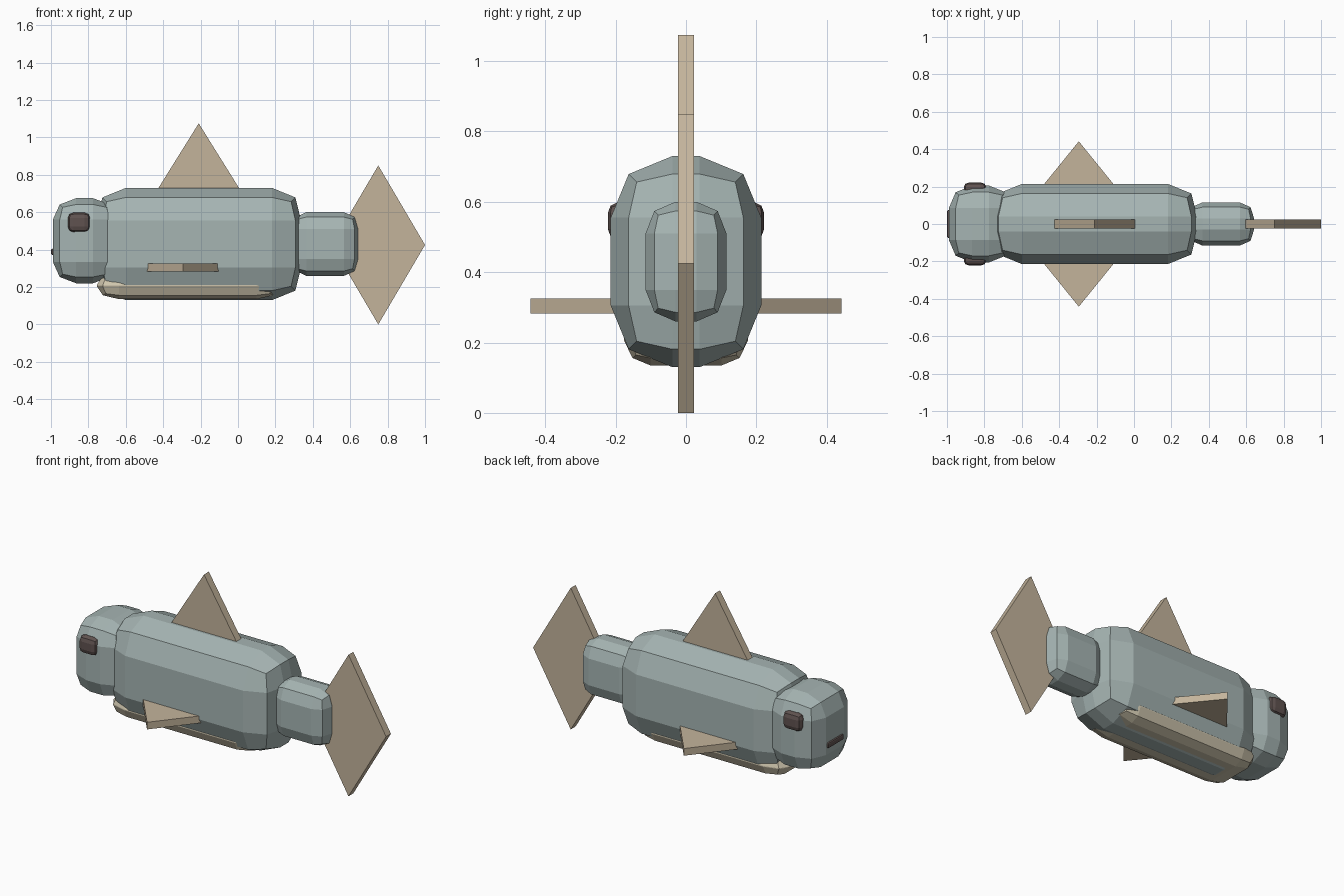
import bpy, bmesh

if "Cube" in bpy.data.objects:
    bpy.data.objects.remove(bpy.data.objects["Cube"])


def material(name, rgb):
    m = bpy.data.materials.new(name)
    m.diffuse_color = (*rgb, 1)
    m.use_nodes = True
    m.node_tree.nodes["Principled BSDF"].inputs["Base Color"].default_value = m.diffuse_color
    return m


SKIN = material("grey_green_skin", (0.38, 0.46, 0.45))
FIN = material("tan_fin", (0.55, 0.455, 0.33))
CREAM = material("cream_belly", (0.62, 0.56, 0.42))
DARK = material("dark_brown", (0.115, 0.085, 0.08))


def finish(bm, name, mat):
    bmesh.ops.recalc_face_normals(bm, faces=bm.faces)
    me = bpy.data.meshes.new(name)
    bm.to_mesh(me)
    bm.free()
    me.materials.append(mat)
    ob = bpy.data.objects.new(name, me)
    bpy.context.collection.objects.link(ob)
    return ob


def rounded_box(name, mat, lo, hi, width, mid=None):
    """Two-step bevelled box; width and mid are bevel insets per axis."""
    mid = mid or [w * 0.293 for w in width]
    bm = bmesh.new()
    bmesh.ops.create_cube(bm, size=2)
    bmesh.ops.bevel(bm, geom=bm.edges[:], offset=0.5, offset_type='OFFSET',
                    segments=2, profile=0.5, affect='EDGES')
    for v in bm.verts:
        for i in range(3):
            h, c = (hi[i] - lo[i]) / 2, (hi[i] + lo[i]) / 2
            d = 1 - abs(v.co[i])
            if d < 0.1464:
                inset = mid[i] * d / 0.1464
            else:
                inset = mid[i] + (width[i] - mid[i]) * (d - 0.1464) / 0.3536
            v.co[i] = c + (h - inset) * (1 if v.co[i] > 0 else -1)
    return finish(bm, name, mat)


def plate(name, mat, outline, axis, a, b):
    """Flat prism from an outline, extruded along y (axis 1) or z (axis 2)."""
    bm = bmesh.new()
    rings = []
    for t in (a, b):
        pts = [(p, t, q) if axis == 1 else (p, q, t) for p, q in outline]
        rings.append([bm.verts.new(p) for p in pts])
        bm.faces.new(rings[-1])
    n = len(outline)
    for i in range(n):
        j = (i + 1) % n
        bm.faces.new((rings[0][i], rings[0][j], rings[1][j], rings[1][i]))
    return finish(bm, name, mat)


def diamond(x, z, hx, hz):
    return [(x - hx, z), (x, z - hz), (x + hx, z), (x, z + hz)]


# Body, head, tail stem and belly
rounded_box("body", SKIN, (-0.755, -0.214, 0.13), (0.337, 0.214, 0.73),
            (0.155, 0.175, 0.175), (0.03, 0.051, 0.051))
rounded_box("head", SKIN, (-0.99, -0.205, 0.22), (-0.65, 0.205, 0.675),
            (0.125, 0.12, 0.115))
rounded_box("tail_stem", SKIN, (0.29, -0.115, 0.26), (0.642, 0.115, 0.60),
            (0.075, 0.085, 0.09), (0.019, 0.025, 0.026))
rounded_box("belly", CREAM, (-0.755, -0.176, 0.135), (0.22, 0.176, 0.28),
            (0.12, 0.075, 0.07), (0.032, 0.024, 0.021))

# Upright fins
plate("dorsal_fin", FIN, diamond(-0.21, 0.65, 0.265, 0.425), 1, -0.023, 0.023)
plate("tail_fin", FIN, diamond(0.75, 0.425, 0.25, 0.425), 1, -0.023, 0.023)

# Paired side fins and eyes
for s, side in ((-1, "right"), (1, "left")):
    plate("side_fin_" + side, FIN,
          [(-0.54, s * 0.14), (-0.05, s * 0.14), (-0.295, s * 0.442)],
          2, 0.282, 0.325)
    y0, y1 = sorted((s * 0.13, s * 0.222))
    rounded_box("eye_" + side, DARK, (-0.91, y0, 0.493), (-0.79, y1, 0.598),
                (0.03, 0.025, 0.03))

# Mouth bar on the snout
rounded_box("mouth", DARK, (-1.0, -0.075, 0.372), (-0.96, 0.075, 0.405),
            (0.008, 0.01, 0.008))
